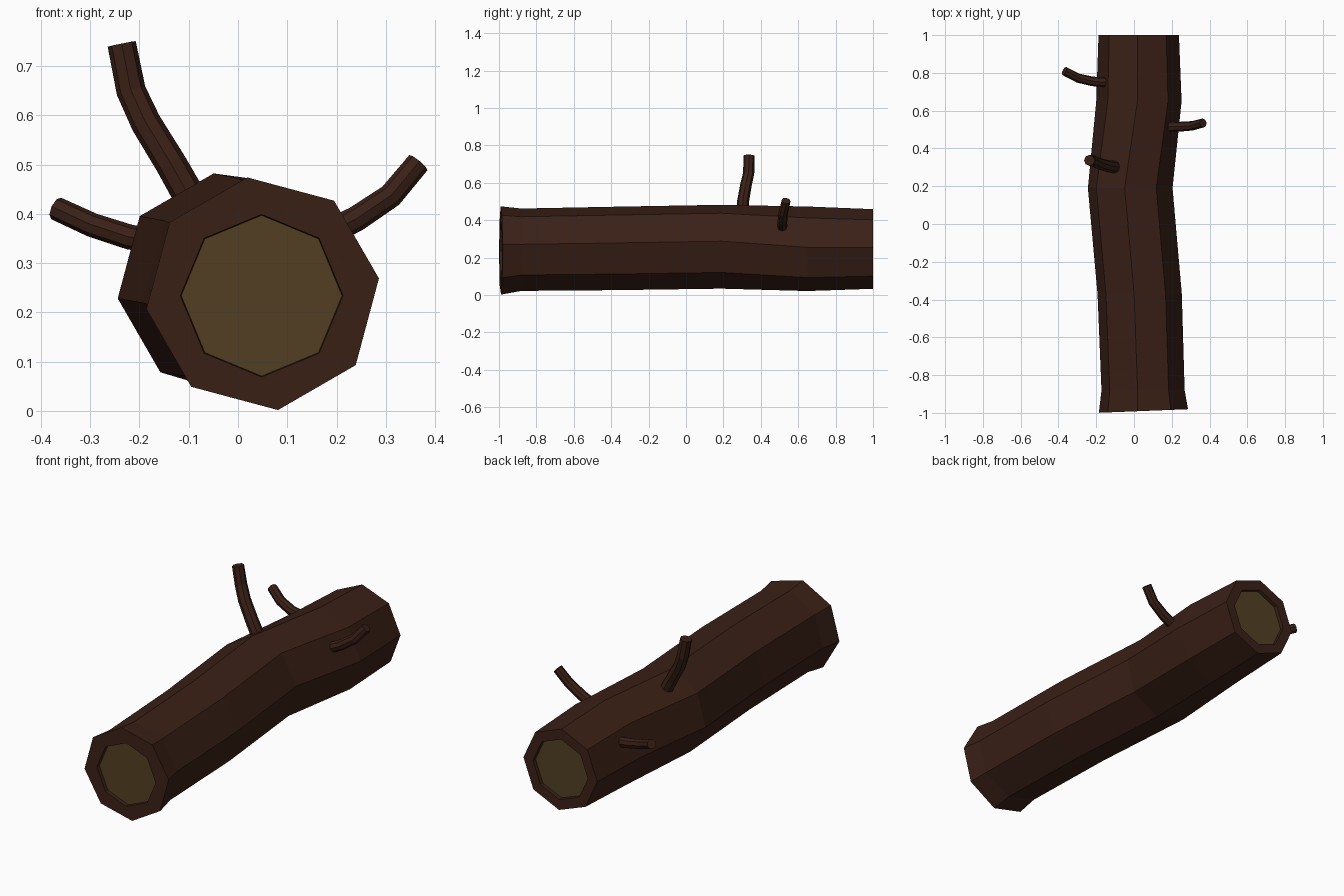
import bpy, bmesh, math
from mathutils import Vector

if "Cube" in bpy.data.objects:
    bpy.data.objects.remove(bpy.data.objects["Cube"])


def material(name, color):
    m = bpy.data.materials.new(name)
    m.diffuse_color = color
    m.use_nodes = True
    m.node_tree.nodes["Principled BSDF"].inputs["Base Color"].default_value = m.diffuse_color
    return m


bark = material("bark", (0.042, 0.0145, 0.008, 1))
wood = material("cut_wood", (0.085, 0.05, 0.016, 1))


def finish(bm, name, mats):
    bmesh.ops.recalc_face_normals(bm, faces=bm.faces)
    me = bpy.data.meshes.new(name)
    bm.to_mesh(me)
    bm.free()
    for m in mats:
        me.materials.append(m)
    ob = bpy.data.objects.new(name, me)
    bpy.context.collection.objects.link(ob)


def loft(bm, rings):
    for a, b in zip(rings, rings[1:]):
        n = len(a)
        for i in range(n):
            bm.faces.new((a[i], a[(i + 1) % n], b[(i + 1) % n], b[i]))


def trunk_ring(bm, x, y, z, r, rot, tilt=0):
    ring = []
    for i in range(8):
        a = math.radians(rot + 45 * i)
        dx = r * math.cos(a)
        ring.append(bm.verts.new((x + dx, y + tilt * dx, z + r * math.sin(a))))
    return ring


# Trunk: recessed front cut, bent octagonal body, recessed back cut
sections = [
    (0.048, -0.972, 0.234, 0.163, 0, 0.04),
    (0.048, -0.99, 0.234, 0.165, 0, 0.04),
    (0.05, -0.99, 0.238, 0.238, 7.5, 0.04),
    (0.048, -0.88, 0.242, 0.222, 7.5),
    (0.03, -0.37, 0.249, 0.225, 7.5),
    (-0.02, 0.19, 0.258, 0.226, 7.5),
    (0.026, 0.65, 0.247, 0.226, 2),
    (0.025, 1.0, 0.246, 0.213, 2),
    (0.025, 1.0, 0.246, 0.158, 2),
    (0.025, 0.982, 0.246, 0.156, 2),
]
bm = bmesh.new()
rings = [trunk_ring(bm, *s) for s in sections]
loft(bm, rings)
for end in (rings[0], rings[-1]):
    bm.faces.new(end).material_index = 1
finish(bm, "trunk", [bark, wood])


# Branches: tapered bent tubes
def branch(name, points, r0, r1, sides=8):
    pts = [Vector(p) for p in points]
    bm = bmesh.new()
    rings = []
    last = len(pts) - 1
    for k, p in enumerate(pts):
        d = (pts[min(k + 1, last)] - pts[max(k - 1, 0)]).normalized()
        u = d.cross(Vector((0, 1, 0))).normalized()
        v = d.cross(u)
        r = r0 + (r1 - r0) * k / last
        angles = [2 * math.pi * i / sides for i in range(sides)]
        rings.append([bm.verts.new(p + r * (u * math.cos(a) + v * math.sin(a)))
                      for a in angles])
    loft(bm, rings)
    bm.faces.new(rings[0])
    bm.faces.new(rings[-1])
    finish(bm, name, [bark])


branch("tall_branch", [(-0.09, 0.30, 0.42), (-0.135, 0.305, 0.50), (-0.187, 0.32, 0.585),
                       (-0.217, 0.335, 0.65), (-0.236, 0.337, 0.745)], 0.033, 0.029)
branch("left_branch", [(-0.14, 0.75, 0.34), (-0.22, 0.755, 0.353),
                       (-0.295, 0.772, 0.377), (-0.369, 0.81, 0.411)], 0.026, 0.024)
branch("right_branch", [(0.17, 0.515, 0.355), (0.24, 0.515, 0.39),
                        (0.31, 0.52, 0.437), (0.366, 0.535, 0.504)], 0.027, 0.024)
